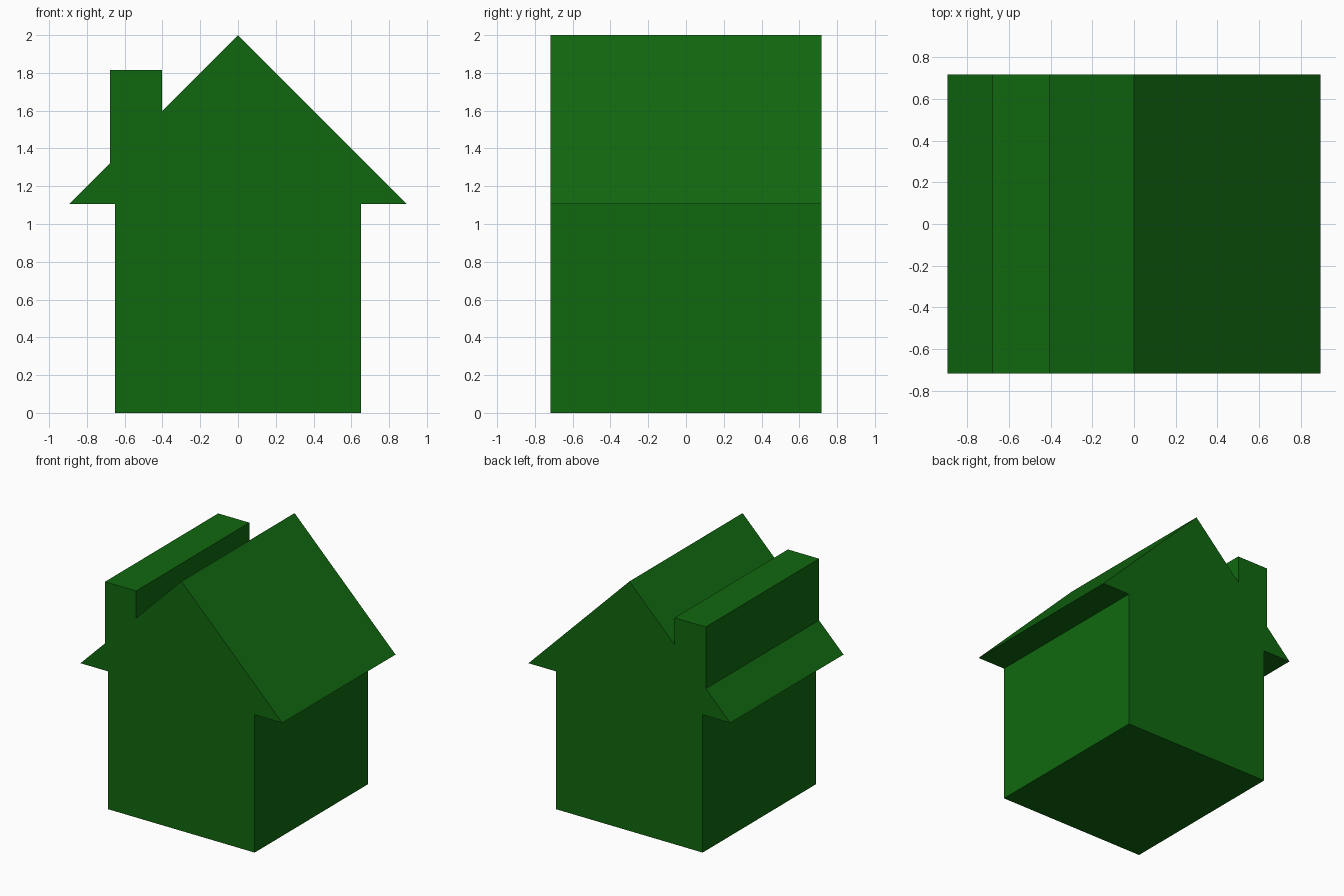
import bpy
import bmesh

old = bpy.data.objects.get("Cube")
if old:
    bpy.data.objects.remove(old, do_unlink=True)

# Main dimensions
HALF_DEPTH = 0.717
WALL, EAVE = 0.65, 0.895
RIDGE_Z, EAVE_Z = 2.0, 1.105
CHIMNEY_OUT, CHIMNEY_IN, CHIMNEY_TOP = -0.678, -0.402, 1.816


def roof_z(x):
    """Height of the 45 degree roof slope at x."""
    return RIDGE_Z - abs(x)


# Single green material
green = bpy.data.materials.new("dark green")
green.use_nodes = True
colour = (0.005, 0.14, 0.005, 1)
green.diffuse_color = colour
green.node_tree.nodes["Principled BSDF"].inputs["Base Color"].default_value = colour

# House outline: walls, eaves, gable roof and full-depth chimney
outline = [
    (-WALL, 0), (WALL, 0), (WALL, EAVE_Z), (EAVE, EAVE_Z), (0, RIDGE_Z),
    (CHIMNEY_IN, roof_z(CHIMNEY_IN)), (CHIMNEY_IN, CHIMNEY_TOP),
    (CHIMNEY_OUT, CHIMNEY_TOP), (CHIMNEY_OUT, roof_z(CHIMNEY_OUT)),
    (-EAVE, EAVE_Z), (-WALL, EAVE_Z),
]

# Extrude the outline from front to back
bm = bmesh.new()
front = bm.faces.new([bm.verts.new((x, -HALF_DEPTH, z)) for x, z in outline])
result = bmesh.ops.extrude_face_region(bm, geom=[front], use_keep_orig=True)
back_verts = [g for g in result["geom"] if isinstance(g, bmesh.types.BMVert)]
bmesh.ops.translate(bm, verts=back_verts, vec=(0, 2 * HALF_DEPTH, 0))
bmesh.ops.recalc_face_normals(bm, faces=bm.faces)

mesh = bpy.data.meshes.new("house")
bm.to_mesh(mesh)
bm.free()
mesh.materials.append(green)
house = bpy.data.objects.new("house", mesh)
bpy.context.collection.objects.link(house)
